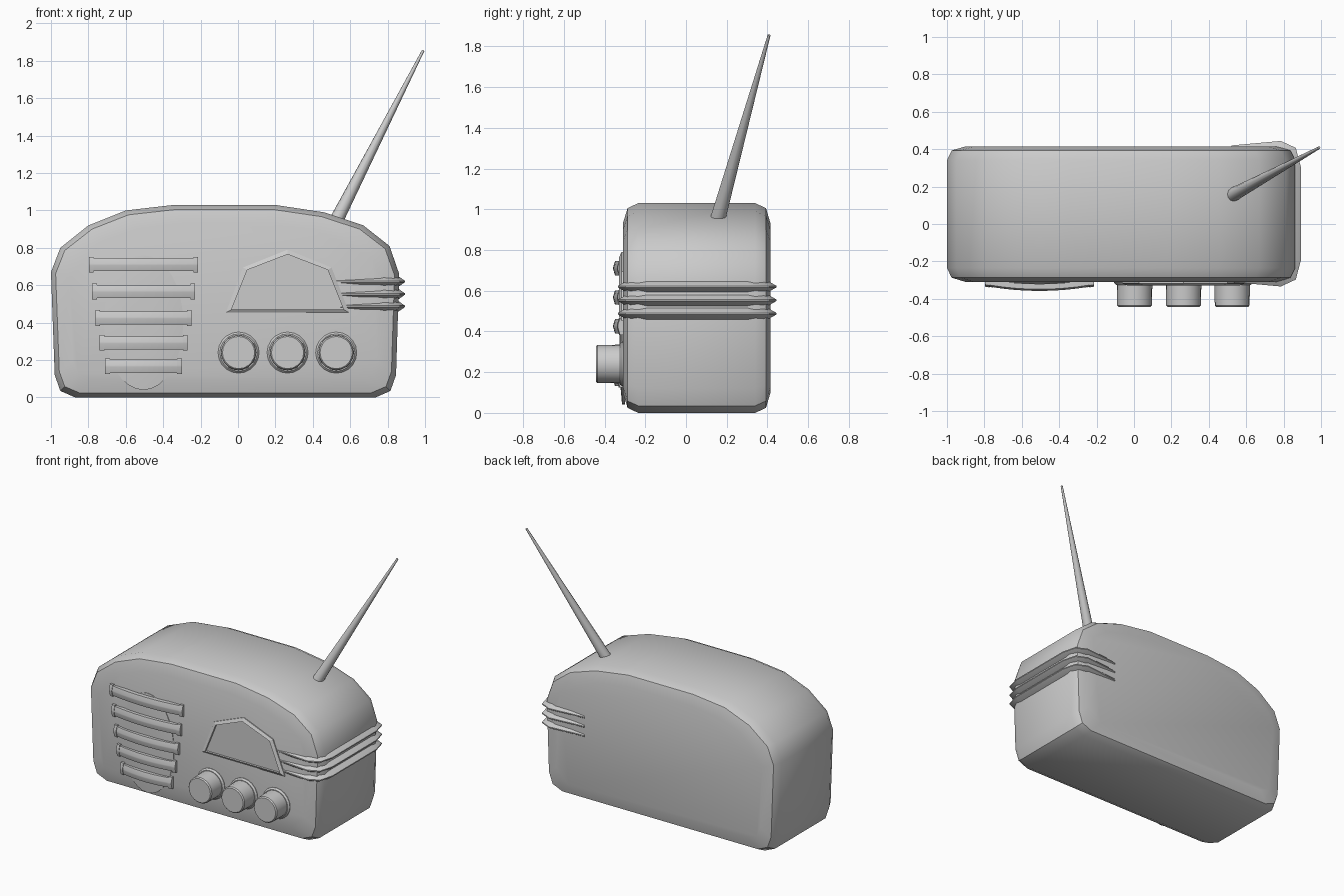
import bpy, bmesh
from math import cos, sin, pi
from mathutils import Vector

if "Cube" in bpy.data.objects:
    bpy.data.objects.remove(bpy.data.objects["Cube"])


def loft(name, rings, angle=35):
    """Skin a list of equal-length closed rings and cap both ends."""
    bm = bmesh.new()
    rows = [[bm.verts.new(p) for p in ring] for ring in rings]
    n = len(rows[0])
    for a, b in zip(rows, rows[1:]):
        for i in range(n):
            j = (i + 1) % n
            bm.faces.new((a[i], a[j], b[j], b[i]))
    bm.faces.new(rows[0])
    bm.faces.new(rows[-1])
    bmesh.ops.recalc_face_normals(bm, faces=bm.faces)
    mesh = bpy.data.meshes.new(name)
    bm.to_mesh(mesh)
    bm.free()
    ob = bpy.data.objects.new(name, mesh)
    bpy.context.collection.objects.link(ob)
    bpy.ops.object.select_all(action='DESELECT')
    ob.select_set(True)
    bpy.context.view_layer.objects.active = ob
    bpy.ops.object.shade_smooth_by_angle(angle=angle * pi / 180)
    return ob


def disc(cx, y, cz, rx, rz, n):
    return [(cx + rx * cos(2 * pi * i / n), y, cz + rz * sin(2 * pi * i / n)) for i in range(n)]


# Cabinet: domed front outline with rounded front and back rims
outline = [(-.87, 0), (.735, 0), (.815, .035), (.845, .12), (.862, .66), (.81, .81), (.67, .92),
           (.46, .99), (.195, 1.03), (-.34, 1.03), (-.6, 1.0), (-.8, .92), (-.95, .80),
           (-1.0, .67), (-.98, .12), (-.95, .035)]


def body_ring(inset, y):
    sx, sz = 1 - inset / .93, 1 - inset / .515
    return [(-.07 + (x + .07) * sx, y, .515 + (z - .515) * sz) for x, z in outline]


rims = [(.10, -.31), (.025, -.287), (0, -.235), (0, .34), (.025, .393), (.10, .415)]
loft("cabinet", [body_ring(*r) for r in rims])

# Antenna: tapered rod leaning right and back
base, tip = Vector((.53, .157, .955)), Vector((.99, .408, 1.855))
rot = (tip - base).to_track_quat('Z', 'Y')
loft("antenna", [[p + rot @ Vector((r * cos(2 * pi * i / 12), r * sin(2 * pi * i / 12), 0))
                  for i in range(12)] for p, r in ((base, .037), (tip, .007))])

# Trim ridges wrapping the right side: (tip point, root point) along the path
half = [((.52, .365), (.52, .33)), ((.785, .389), (.775, .33)),
        ((.865, .352), (.82, .31)), ((.892, .25), (.845, .24))]
path = half + [(((a[0], -a[1])), (b[0], -b[1])) for a, b in reversed(half)]
for k, z in enumerate((.62, .553, .487)):
    rings = []
    for a, b in path:
        t, r = Vector((a[0], a[1] + .055)), Vector((b[0], b[1] + .055))
        m = r.lerp(t, .28)
        rings.append([(r.x, r.y, z + .033), (m.x, m.y, z + .028), (t.x, t.y, z + .004),
                      (t.x, t.y, z - .004), (m.x, m.y, z - .028), (r.x, r.y, z - .033)])
    loft(f"side_trim_{k + 1}", rings)

# Speaker: shallow oval dome behind five bowed bars
loft("speaker_dome", [disc(-.505, y, .40, .212 * s, .36 * s, 32)
                      for y, s in ((-.30, 1), (-.314, 1), (-.322, .75), (-.326, .4))])
bars = [(.292, .71), (.275, .567), (.257, .425), (.235, .292), (.205, .167)]
section = [(.02, 1), (-.012, 1), (-.022, .15), (-.022, -.1), (-.012, -1), (.02, -1)]
for k, (length, z) in enumerate(bars):
    cap = 1 - .025 / length
    right = [(cap * i / 4, .9) for i in range(5)] + [(cap, 1.08), (1, 1.08)]
    stations = [(-t, s) for t, s in reversed(right[1:])] + right
    loft(f"speaker_bar_{k + 1}",
         [[(-.505 + t * length, -.311 - .027 * (1 - t * t) + y * s, z + .039 * h * s)
           for y, h in section] for t, s in stations], 25)

# Dial: pointed frame with a recessed pane
outer = [(-.065, .453), (.595, .453), (.5, .695), (.265, .79), (.027, .695)]
inner = [(-.035, .47), (.565, .47), (.48, .682), (.265, .765), (.05, .682)]
loft("dial_frame", [[(x, y, z) for x, z in pts] for pts, y in
                    ((outer, -.29), (outer, -.317), (inner, -.328), (inner, -.312))], 10)

# Three tuning knobs, each with a collar
for k, x in enumerate((.003, .265, .525)):
    loft(f"knob_{k + 1}", [disc(x, y, .24, r, r, 20) for y, r in
                           ((-.28, .11), (-.314, .11), (-.325, .10), (-.325, .095), (-.435, .093), (-.443, .086))])
